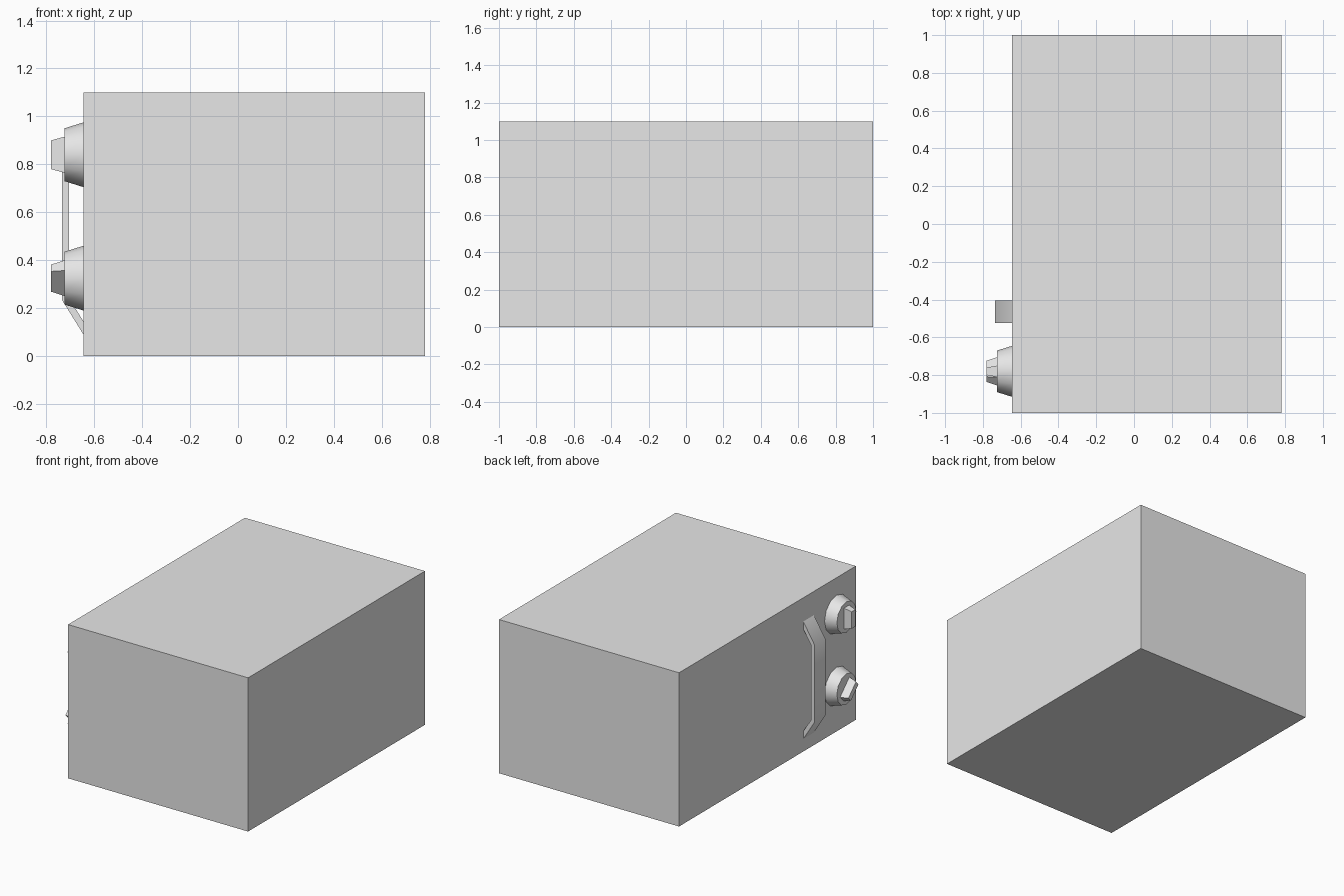
import bpy, bmesh, math
from mathutils import Matrix, Vector

cube = bpy.data.objects.get("Cube")
if cube:
    bpy.data.objects.remove(cube, do_unlink=True)

# Single flat colour
grey = bpy.data.materials.new("light_grey")
grey.use_nodes = True
grey.diffuse_color = (0.8, 0.8, 0.8, 1)
for node in grey.node_tree.nodes:
    if node.type == 'BSDF_PRINCIPLED':
        node.inputs["Base Color"].default_value = grey.diffuse_color

SIDE = -0.645        # plane of the control panel
RIM = -0.725         # outer plane of the knob bases
TIP = -0.78          # outer end of the grips


def finish(name, bm):
    bmesh.ops.recalc_face_normals(bm, faces=bm.faces[:])
    mesh = bpy.data.meshes.new(name)
    bm.to_mesh(mesh)
    bm.free()
    obj = bpy.data.objects.new(name, mesh)
    bpy.context.collection.objects.link(obj)
    mesh.materials.append(grey)
    bpy.ops.object.select_all(action='DESELECT')
    obj.select_set(True)
    bpy.context.view_layer.objects.active = obj
    bpy.ops.object.shade_smooth_by_angle(angle=math.radians(40))
    return obj


def loft(name, lower, upper):
    """Closed solid between two matching outlines."""
    bm = bmesh.new()
    a = [bm.verts.new(p) for p in lower]
    b = [bm.verts.new(p) for p in upper]
    n = len(a)
    bm.faces.new(a)
    bm.faces.new(b[::-1])
    for i in range(n):
        j = (i + 1) % n
        bm.faces.new((a[i], a[j], b[j], b[i]))
    return finish(name, bm)


# Casing
bm = bmesh.new()
bmesh.ops.create_cube(bm, size=1)
bmesh.ops.scale(bm, vec=(0.78 - SIDE, 2, 1.1), verts=bm.verts[:])
bmesh.ops.translate(bm, vec=((0.78 + SIDE) / 2, 0, 0.55), verts=bm.verts[:])
finish("casing", bm)


# Knobs: tapered round base with a tapered bar grip
def ring(x, radius, centre):
    return [Vector((x, radius * math.cos(k * math.tau / 12),
                    radius * math.sin(k * math.tau / 12))) + centre
            for k in range(12)]


def bar(x, width, length, turn, centre):
    spin = Matrix.Rotation(turn, 3, 'X')
    corners = ((-1, -1), (1, -1), (1, 1), (-1, 1))
    return [spin @ Vector((x, u * width, v * length)) + centre for u, v in corners]


for label, height, turn in (("upper", 0.84, 0), ("lower", 0.325, math.pi / 4)):
    centre = Vector((0, -0.78, height))
    loft(label + "_knob_base", ring(SIDE, 0.135, centre), ring(RIM, 0.11, centre))
    loft(label + "_knob_grip", bar(RIM, 0.03, 0.075, turn, centre),
         bar(TIP, 0.02, 0.06, turn, centre))

# Door handle: bent strap, profile mirrored about its middle height
MID = 0.51
outer = [(SIDE, 0.42), (-0.735, 0.275)]
inner = [(-0.705, 0.27), (SIDE, 0.365)]
half = outer + [(x, -h) for x, h in outer[::-1]]
back = [(x, -h) for x, h in inner] + inner[::-1]
# order the inner side from the bottom end back to the top end
back = [(x, -h) for x, h in inner[::-1]] + inner
profile = half + back
bm = bmesh.new()
sides = [[bm.verts.new((x, y, MID + h)) for x, h in profile] for y in (-0.405, -0.525)]
n = len(profile)
for i in range(n):
    j = (i + 1) % n
    bm.faces.new((sides[0][i], sides[0][j], sides[1][j], sides[1][i]))
# each strap segment gets its own side quads
for row in sides:
    for i in range(3):
        bm.faces.new((row[i], row[i + 1], row[n - 2 - i], row[n - 1 - i]))
finish("door_handle", bm)
